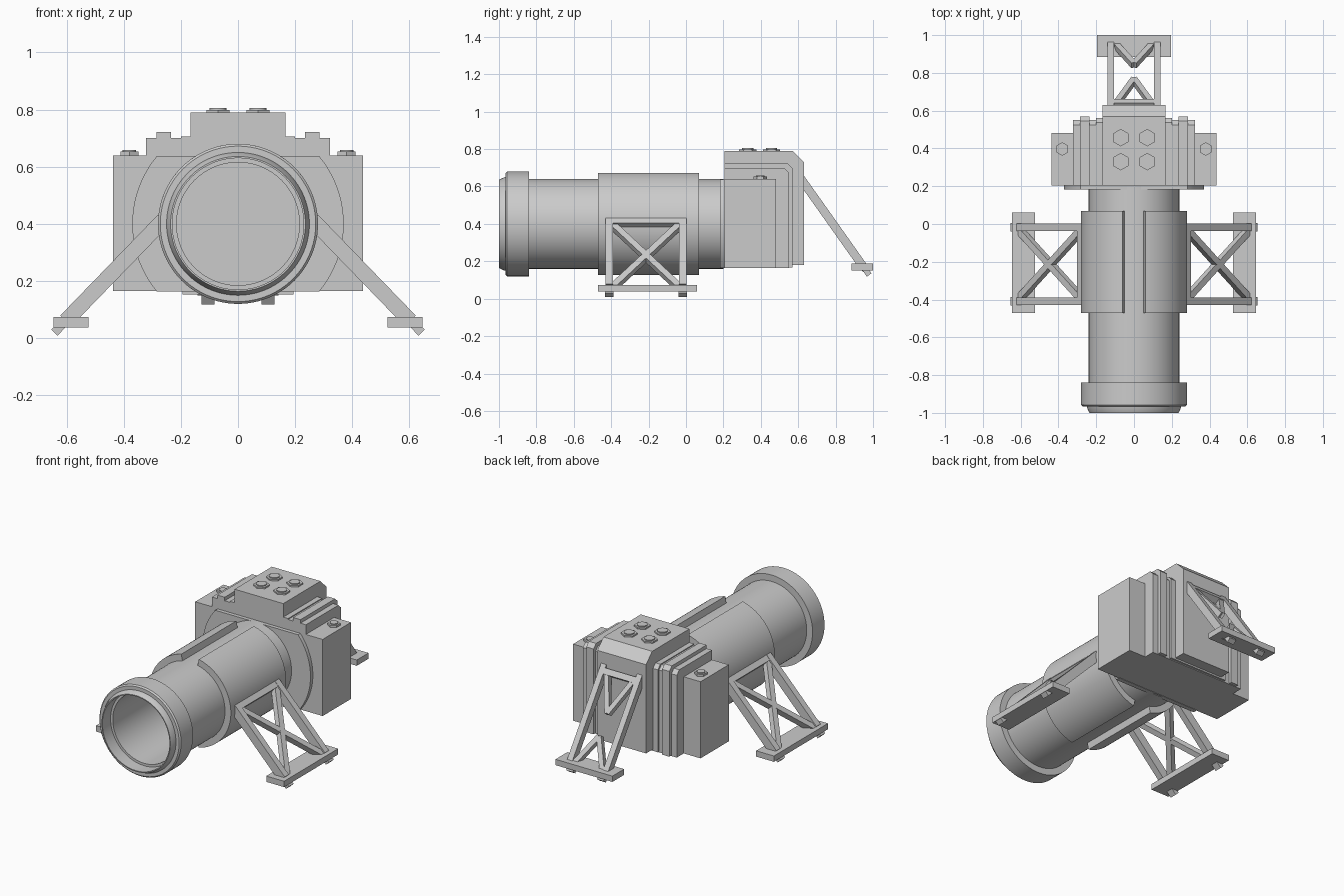
import bpy, bmesh, math
from mathutils import Vector, Matrix

if "Cube" in bpy.data.objects:
    bpy.data.objects.remove(bpy.data.objects["Cube"])

AXIS_Z = 0.40


def finish(name, bm, smooth=False):
    bmesh.ops.recalc_face_normals(bm, faces=bm.faces[:])
    me = bpy.data.meshes.new(name)
    bm.to_mesh(me)
    bm.free()
    ob = bpy.data.objects.new(name, me)
    bpy.context.collection.objects.link(ob)
    if smooth:
        bpy.ops.object.select_all(action='DESELECT')
        ob.select_set(True)
        bpy.context.view_layer.objects.active = ob
        bpy.ops.object.shade_smooth_by_angle(angle=math.radians(30))
    return ob


def lathe(name, profile, a0=0.0, a1=360.0, steps=72):
    """Sweep a closed (y, radius) profile round the barrel axis; angles run from the top."""
    bm = bmesh.new()
    full = a1 - a0 >= 360
    rings = []
    for i in range(steps if full else steps + 1):
        a = math.radians(a0 + (a1 - a0) * i / steps)
        rings.append([bm.verts.new((r * math.sin(a), y, AXIS_Z + r * math.cos(a))) for y, r in profile])
    n = len(profile)
    for i in range(steps):
        p, q = rings[i], rings[(i + 1) % len(rings)]
        for j in range(n):
            k = (j + 1) % n
            bm.faces.new((p[j], p[k], q[k], q[j]))
    if not full:
        bm.faces.new(rings[0])
        bm.faces.new(rings[-1])
    return finish(name, bm, True)


def prism(name, points, low, high, axis, smooth=False):
    """Extrude an outline: axis 'x' takes (y, z), 'y' takes (x, z), 'z' takes (x, y)."""
    place = {'x': lambda p, t: (t, p[0], p[1]),
             'y': lambda p, t: (p[0], t, p[1]),
             'z': lambda p, t: (p[0], p[1], t)}[axis]
    bm = bmesh.new()
    a = [bm.verts.new(place(p, low)) for p in points]
    b = [bm.verts.new(place(p, high)) for p in points]
    bm.faces.new(a)
    bm.faces.new(b)
    for i in range(len(points)):
        j = (i + 1) % len(points)
        bm.faces.new((a[i], a[j], b[j], b[i]))
    return finish(name, bm, smooth)


def block(name, x0, x1, y0, y1, z0, z1):
    return prism(name, [(x0, y0), (x1, y0), (x1, y1), (x0, y1)], z0, z1, 'z')


def layer(name, x0, x1, y1, z0, z1, c):
    """Housing slab with its upper rear corner chamfered."""
    return prism(name, [(0.205, z0), (y1, z0), (y1, z1 - c), (y1 - c, z1), (0.205, z1)], x0, x1, 'x')


def bar(name, a, b, width, depth, normal):
    """Square-ended beam from a to b, depth measured along normal."""
    a, b, n = Vector(a), Vector(b), Vector(normal).normalized()
    d = (b - a).normalized()
    s = d.cross(n).normalized()
    m = Matrix((s * width, d * (b - a).length, n * depth)).transposed().to_4x4()
    bm = bmesh.new()
    bmesh.ops.create_cube(bm, size=1.0, matrix=Matrix.Translation((a + b) / 2) @ m)
    return finish(name, bm)


def ngon(x, y, r, n, start=90):
    return [(x + r * math.cos(math.radians(start + 360 * i / n)),
             y + r * math.sin(math.radians(start + 360 * i / n))) for i in range(n)]


def bolt(name, x, y, z, r):
    prism(name + "_head", ngon(x, y, r, 6), z - 0.01, z + 0.008, 'z')
    prism(name + "_cap", ngon(x, y, r * 0.65, 24), z, z + 0.014, 'z', True)


# Hollow barrel with flared front collar and chamfered lip
lathe("barrel", [(-1.0, 0.236), (-0.97, 0.25), (-0.965, 0.25), (-0.965, 0.272), (-0.957, 0.28),
                 (-0.84, 0.28), (-0.84, 0.24), (0.2, 0.24), (0.2, 0.215), (-0.92, 0.215),
                 (-0.92, 0.23), (-1.0, 0.23)], steps=96)

# Two clamp halves leaving a slot above and below
for side, a in (("right", 12.4), ("left", 192.4)):
    lathe("clamp_" + side, [(-0.47, 0.235), (-0.47, 0.28), (0.07, 0.28), (0.07, 0.235)],
          a, a + 155.2, 48)

# Rounded mounting flange, flat above and below
half = math.degrees(math.asin(0.237 / 0.37))
arc = [math.radians(-half + 2 * half * i / 20) for i in range(21)]
outline = [(0.37 * math.cos(a), AXIS_Z + 0.37 * math.sin(a)) for a in arc]
outline += [(-x, 2 * AXIS_Z - z) for x, z in outline]
prism("mounting_flange", outline, 0.182, 0.21, 'y', True)

# Stepped housing
layer("housing_body", -0.322, 0.322, 0.55, 0.165, 0.70, 0.025)
layer("housing_inner_step", -0.2, 0.2, 0.562, 0.17, 0.706, 0.025)
layer("housing_core", -0.167, 0.167, 0.63, 0.18, 0.79, 0.06)

for s, side in ((1, "right"), (-1, "left")):
    # Side pods and housing ribs
    block("side_pod_" + side, s * 0.31, s * 0.437, 0.205, 0.482, 0.165, 0.64)
    layer("housing_rib_" + side, s * 0.235, s * 0.285, 0.57, 0.168, 0.722, 0.025)
    bolt("pod_bolt_" + side, s * 0.38, 0.397, 0.645, 0.036)
    for y in (0.33, 0.457):
        bolt("top_bolt_" + side, s * 0.07, y, 0.791, 0.046)

    # Front support frames
    top, end = Vector((s * 0.262, 0, 0.412)), Vector((s * 0.634, 0, 0.028))
    d = (end - top).normalized()
    normal = Vector((-d.z, 0, d.x))
    foot = end - d * 0.045
    shift = lambda p, y: (p.x, y, p.z)
    ys = (-0.41, -0.017)
    for y in ys:
        bar("side_leg_" + side, shift(top, y), shift(foot, y), 0.04, 0.054, normal)
        bar("side_leg_peg_" + side, shift(foot, y), shift(end + d * 0.012, y), 0.045, 0.03, normal)
    t = top + d * 0.015
    bar("side_leg_top_rail_" + side, shift(t, -0.43), shift(t, 0.003), 0.036, 0.05, normal)
    for k in (0, 1):
        bar("side_leg_brace_" + side, shift(top + d * 0.03, ys[k] + 0.02 * (1 - 2 * k)),
            shift(foot, ys[1 - k] - 0.02 * (1 - 2 * k)), 0.035, 0.036 + 0.001 * k, normal)
    block("side_foot_" + side, s * 0.523, s * 0.645, -0.47, 0.06, 0.038, 0.074)

# Rear support frame
top, end = Vector((0, 0.612, 0.645)), Vector((0, 0.972, 0.137))
d = (end - top).normalized()
normal = Vector((0, -d.z, d.y))
length = (end - top).length


def rear(x, t):
    p = top + d * (length * t)
    return (x, p.y, p.z)


for s, side in ((1, "right"), (-1, "left")):
    bar("rear_leg_" + side, rear(s * 0.123, 0), rear(s * 0.123, 0.95), 0.036, 0.045, normal)
    bar("rear_leg_peg_" + side, rear(s * 0.105, 0.9), rear(s * 0.105, 1.02), 0.045, 0.03, normal)
    # Braces form a V from the foot and a V from the housing
    bar("rear_upper_brace_" + side, rear(s * 0.1, 0.04), rear(0, 0.42), 0.03, 0.034, normal)
    bar("rear_lower_brace_" + side, rear(s * 0.105, 0.96), rear(0, 0.64), 0.03, 0.034, normal)
bar("rear_top_rail", rear(-0.14, 0.06), rear(0.14, 0.06), 0.036, 0.045, normal)
block("rear_foot", -0.195, 0.195, 0.885, 1.0, 0.152, 0.188)
